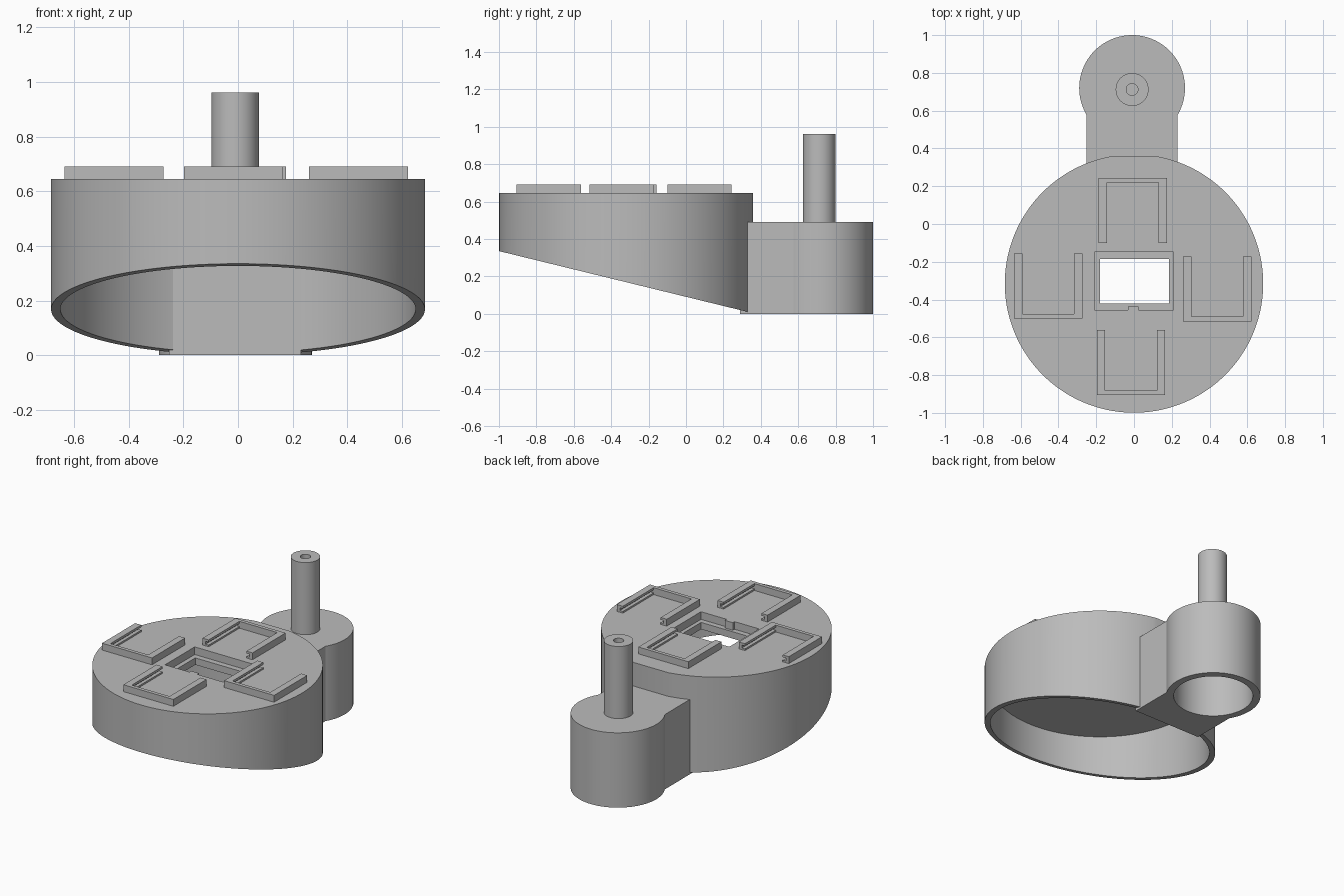
import bpy, bmesh, math
from mathutils import Vector

default = bpy.data.objects.get("Cube")
if default:
    bpy.data.objects.remove(default, do_unlink=True)

grey = bpy.data.materials.new("plain grey")
grey.use_nodes = True
colour = (0.5, 0.5, 0.5, 1)
grey.diffuse_color = colour
grey.node_tree.nodes["Principled BSDF"].inputs["Base Color"].default_value = colour


def finish(name, bm):
    bmesh.ops.recalc_face_normals(bm, faces=bm.faces)
    mesh = bpy.data.meshes.new(name)
    bm.to_mesh(mesh)
    bm.free()
    mesh.materials.append(grey)
    obj = bpy.data.objects.new(name, mesh)
    bpy.context.collection.objects.link(obj)
    return obj


def prism(name, points, direction):
    """Extrude a closed outline of 3D points along a direction."""
    bm = bmesh.new()
    face = bm.faces.new([bm.verts.new(p) for p in points])
    new = bmesh.ops.extrude_face_region(bm, geom=[face])["geom"]
    verts = [v for v in new if isinstance(v, bmesh.types.BMVert)]
    bmesh.ops.translate(bm, verts=verts, vec=Vector(direction))
    return finish(name, bm)


def box(name, x0, x1, y0, y1, z0, z1):
    outline = [(x0, y0, z0), (x1, y0, z0), (x1, y1, z0), (x0, y1, z0)]
    return prism(name, outline, (0, 0, z1 - z0))


def cylinder(name, x, y, r, z0, z1, sides=96):
    ring = [i * math.tau / sides for i in range(sides)]
    outline = [(x + r * math.cos(a), y + r * math.sin(a), z0) for a in ring]
    return prism(name, outline, (0, 0, z1 - z0))


def combine(target, other, operation="DIFFERENCE"):
    mod = target.modifiers.new("combine", "BOOLEAN")
    mod.operation = operation
    mod.solver = "EXACT"
    mod.object = other
    bpy.context.view_layer.objects.active = target
    bpy.ops.object.modifier_apply(modifier=mod.name)
    bpy.data.objects.remove(other, do_unlink=True)


def smooth(obj):
    bpy.ops.object.select_all(action="DESELECT")
    obj.select_set(True)
    bpy.context.view_layer.objects.active = obj
    bpy.ops.object.shade_smooth_by_angle(angle=math.radians(30))


TOP = 0.645      # deck height
HUB_TOP = 0.49

# Round housing: hollow, sloped underneath, trimmed flat at the back
housing = cylinder("housing", 0, -0.315, 0.684, -0.1, TOP, 144)
combine(housing, cylinder("cavity", 0, -0.315, 0.65, -0.2, 0.55, 144))
slope = [(-1, -1.2, 0.384), (-1, 0.6, -0.056), (-1, 0.6, -0.5), (-1, -1.2, -0.5)]
combine(housing, prism("slope_cutter", slope, (2, 0, 0)))
combine(housing, box("back_cutter", -1, 1, 0.358, 1, -1, 1))

# Window with a recessed ledge
combine(housing, box("recess", -0.21, 0.21, -0.455, -0.148, 0.595, 1))
combine(housing, box("window", -0.18, 0.185, -0.42, -0.185, 0.4, 1))
smooth(housing)
box("window_tab", -0.033, 0.025, -0.457, -0.437, 0.595, TOP)

# Neck and hollow hub behind the housing
hub = cylinder("hub", -0.01, 0.72, 0.28, 0, HUB_TOP)
combine(hub, box("neck", -0.252, 0.23, 0.29, 0.65, 0, HUB_TOP), "UNION")
combine(hub, cylinder("bore", -0.01, 0.72, 0.235, -0.1, 0.4))
smooth(hub)

# Upright pin with a blind hole
pin = cylinder("pin", -0.01, 0.712, 0.087, HUB_TOP - 0.02, 0.962, 48)
combine(pin, cylinder("pin_hole", -0.01, 0.712, 0.031, 0.7, 1.1, 32))
smooth(pin)


def holder(name, x, y, turn):
    """U-shaped slide holder: two inward C-channel arms and an end bar.
    x, y is the outer corner on the left of the bar; turn=-1 opens to -y."""
    width, length, high = 0.362, 0.343, 0.69
    lip, wall = 0.044, 0.022
    profile = [(0, TOP - 0.005), (lip, TOP - 0.005), (lip, 0.656), (wall, 0.656),
               (wall, 0.675), (lip, 0.675), (lip, high), (0, high)]
    for side, sign, start in (("left", 1, x), ("right", -1, x + width)):
        outline = [(start + sign * u, y, z) for u, z in profile]
        prism(f"{name}_{side}_arm", outline, (0, turn * length, 0))
    box(f"{name}_end_bar", x + wall / 2, x + width - wall / 2,
        *sorted((y, y + turn * 0.024)), TOP - 0.005, high)


holder("front_holder", -0.197, -0.905, 1)
holder("right_holder", -0.635, -0.5, 1)
holder("left_holder", 0.26, -0.515, 1)
holder("back_holder", -0.187, 0.243, -1)
